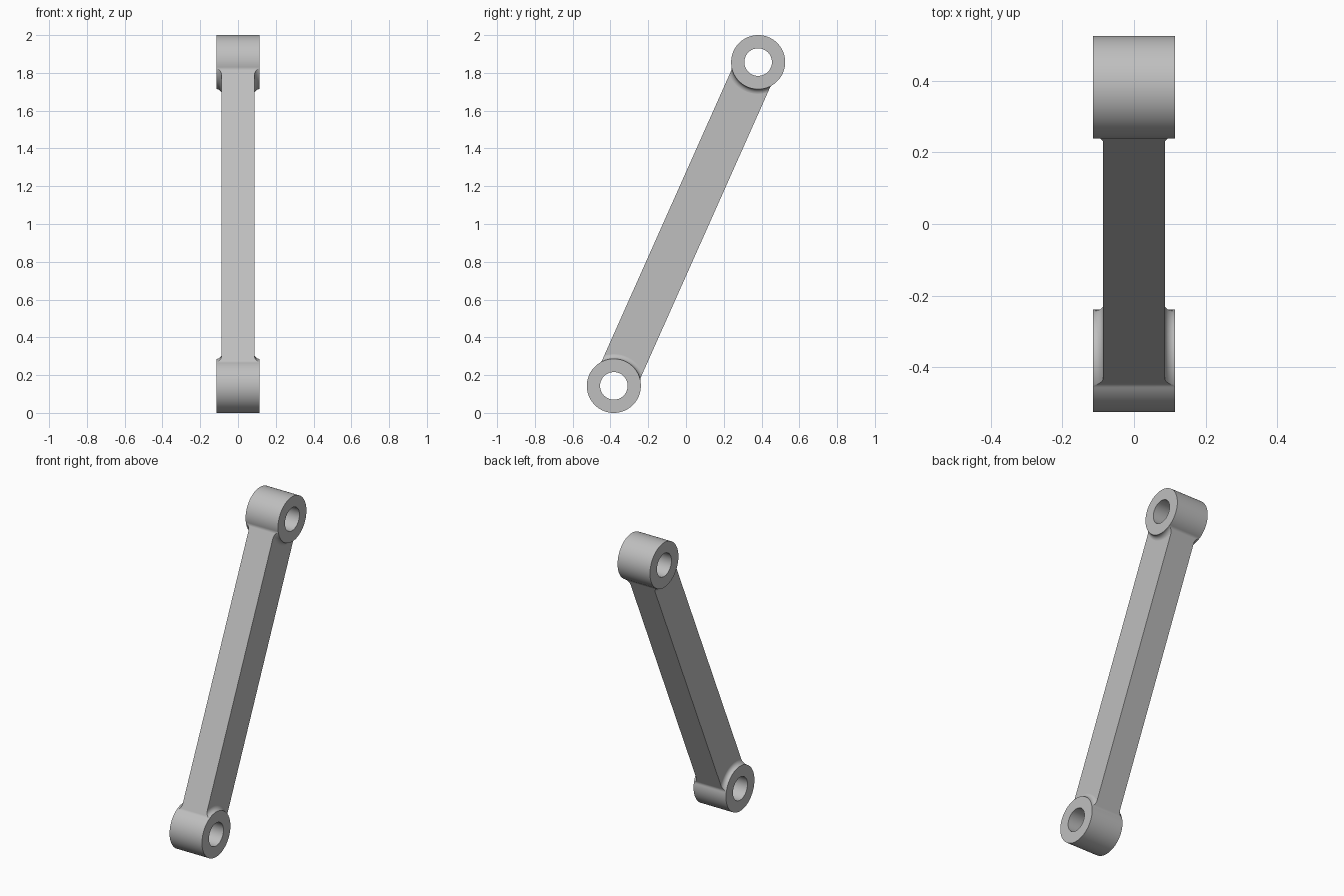
import bpy, bmesh
from math import sin, cos, pi, atan2, sqrt
from mathutils import Matrix

cube = bpy.data.objects.get("Cube")
if cube:
    bpy.data.objects.remove(cube, do_unlink=True)

RING, BORE = 0.143, 0.073          # eye radii
EYE_HALF, BAR_HALF = 0.114, 0.086  # half thickness along x
WIDTH = 0.112                      # half width of the bar
FILLET = 0.03
DY, DZ = 0.764, 1.714              # offset between the two eye centres
HALF = sqrt(DY * DY + DZ * DZ) / 2
STEPS = 128


def make_object(name, bm):
    bmesh.ops.recalc_face_normals(bm, faces=bm.faces)
    mesh = bpy.data.meshes.new(name)
    bm.to_mesh(mesh)
    bm.free()
    ob = bpy.data.objects.new(name, mesh)
    bpy.context.collection.objects.link(ob)
    return ob


def arc(cy, cz, radius, start, end, n):
    return [(cy + radius * cos(start + (end - start) * i / n),
             cz + radius * sin(start + (end - start) * i / n)) for i in range(n + 1)]


def prism(name, outline, half):
    bm = bmesh.new()
    face = bm.faces.new([bm.verts.new((-half, y, z)) for y, z in outline])
    new = bmesh.ops.extrude_face_region(bm, geom=[face])["geom"]
    verts = [v for v in new if isinstance(v, bmesh.types.BMVert)]
    bmesh.ops.translate(bm, verts=verts, vec=(2 * half, 0, 0))
    return make_object(name, bm)


def spools(name, profile):
    """Closed solids turned about x at both eye centres; profile is (x, radius)."""
    bm = bmesh.new()
    for z in (-HALF, HALF):
        rings = [[bm.verts.new((x, p, q + z)) for p, q in arc(0, 0, r, 0, 2 * pi, STEPS)[:-1]]
                 for x, r in profile]
        for a, b in zip(rings, rings[1:]):
            for i in range(STEPS):
                j = (i + 1) % STEPS
                bm.faces.new((a[i], a[j], b[j], b[i]))
        bm.faces.new(rings[0])
        bm.faces.new(rings[-1])
    return make_object(name, bm)


def combine(ob, tool, operation):
    mod = ob.modifiers.new("combine", "BOOLEAN")
    mod.operation, mod.object, mod.solver = operation, tool, "EXACT"
    bpy.context.view_layer.objects.active = ob
    bpy.ops.object.modifier_apply(modifier=mod.name)
    bpy.data.objects.remove(tool, do_unlink=True)


# Side outline: round eyes blended into the straight bar
drop = sqrt((RING + FILLET) ** 2 - (WIDTH + FILLET) ** 2)
tilt = atan2(drop, WIDTH + FILLET)
top = arc(WIDTH + FILLET, HALF - drop, FILLET, pi, pi - tilt, 8)
top += arc(0, HALF, RING, -tilt, pi + tilt, STEPS)[1:-1]
top += arc(-WIDTH - FILLET, HALF - drop, FILLET, tilt, 0, 8)
outline = top + [(-y, -z) for y, z in top]
link = prism("connecting_link", outline, EYE_HALF)

# Thinner bar with flared collars at the eyes
r = EYE_HALF - BAR_HALF
side = [(0.13, RING + 0.0002)]
side += [(BAR_HALF + r - r * sin(t), RING + 0.0002 + r - r * cos(t))
         for t in (pi / 2 * i / 10 for i in range(11))]
body = prism("thickness_helper", [(-1, -2), (1, -2), (1, 2), (-1, 2)], BAR_HALF + 0.0002)
combine(body, spools("collar_helper", side + [(-x, rad) for x, rad in reversed(side)]), "UNION")
combine(link, body, "INTERSECT")

# Bored holes
combine(link, spools("bore_helper", [(-0.3, BORE), (0.3, BORE)]), "DIFFERENCE")

# Lean the link into place on the ground
link.data.transform(Matrix.Translation((0, 0, 1)) @ Matrix.Rotation(-atan2(DY, DZ), 4, "X"))

# Plain grey metal
grey = bpy.data.materials.new("plain grey")
grey.use_nodes = True
colour = (0.52, 0.52, 0.52, 1)
grey.diffuse_color = colour
shader = next(n for n in grey.node_tree.nodes if n.type == "BSDF_PRINCIPLED")
shader.inputs["Base Color"].default_value = colour
link.data.materials.clear()
link.data.materials.append(grey)
for poly in link.data.polygons:
    poly.material_index = 0

# Smooth curves, crisp edges, flat bar faces
bpy.ops.object.select_all(action="DESELECT")
link.select_set(True)
bpy.context.view_layer.objects.active = link
bpy.ops.object.shade_smooth_by_angle(angle=pi / 6)
weighted = link.modifiers.new("even_shading", "WEIGHTED_NORMAL")
weighted.keep_sharp = True
